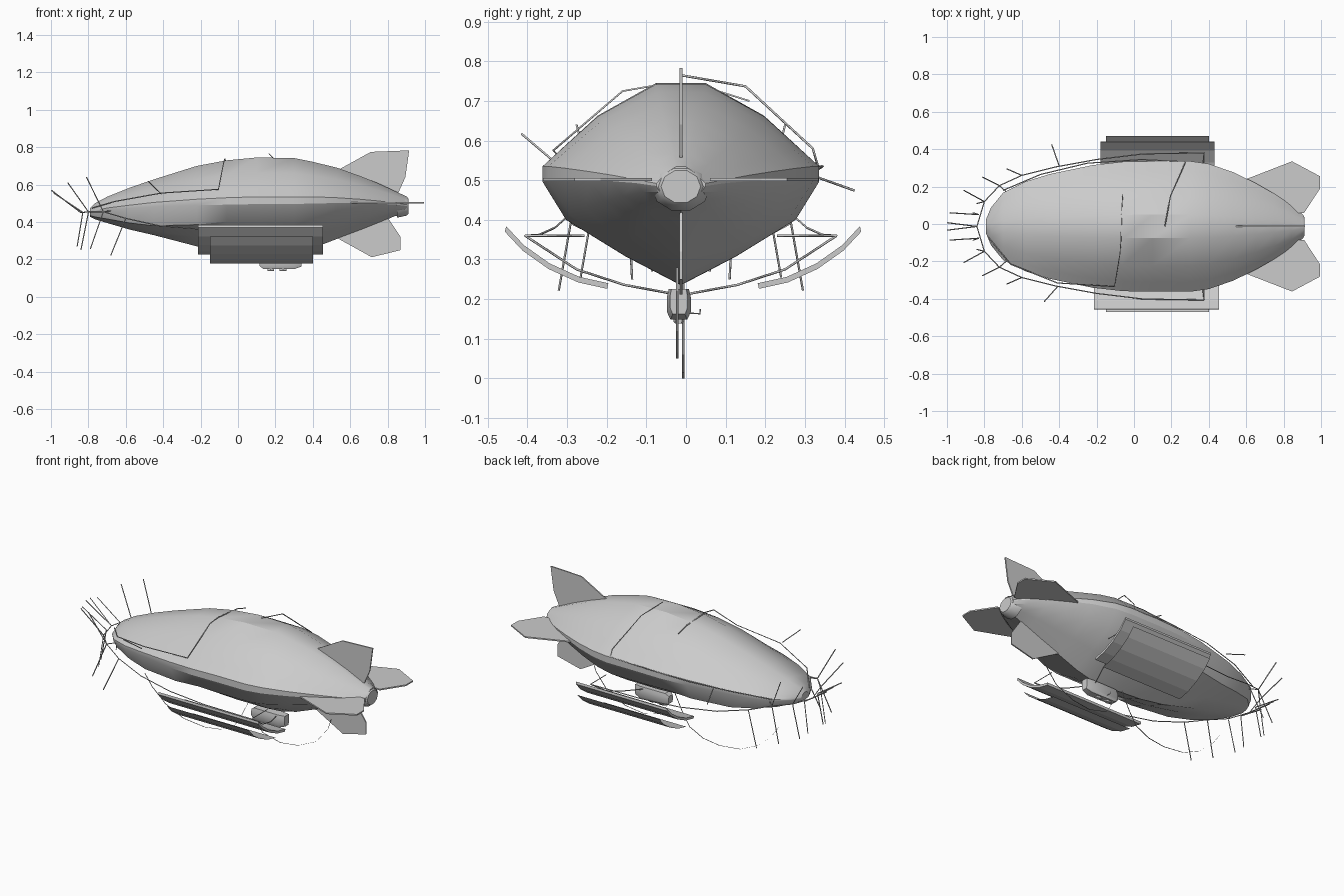
import bpy, bmesh, math

if "Cube" in bpy.data.objects:
    bpy.data.objects.remove(bpy.data.objects["Cube"])

YC = -0.013  # centre plane of the ship


def make(name, verts, faces, smooth=None):
    me = bpy.data.meshes.new(name)
    me.from_pydata([tuple(v) for v in verts], [], faces)
    bm = bmesh.new()
    bm.from_mesh(me)
    bmesh.ops.recalc_face_normals(bm, faces=bm.faces)
    bm.to_mesh(me)
    bm.free()
    ob = bpy.data.objects.new(name, me)
    bpy.context.collection.objects.link(ob)
    if smooth:
        bpy.ops.object.select_all(action='DESELECT')
        ob.select_set(True)
        bpy.context.view_layer.objects.active = ob
        bpy.ops.object.shade_smooth_by_angle(angle=math.radians(smooth))
    return ob


def loft(name, rings, smooth=None):
    n = len(rings[0])
    verts = [p for r in rings for p in r]
    faces = [(i*n + j, i*n + (j+1) % n, (i+1)*n + (j+1) % n, (i+1)*n + j)
             for i in range(len(rings)-1) for j in range(n)]
    faces += [tuple(range(n)), tuple(range((len(rings)-1)*n, len(rings)*n))]
    return make(name, verts, faces, smooth)


def rod(name, pts, r=0.003):
    cu = bpy.data.curves.new(name, 'CURVE')
    cu.dimensions = '3D'
    cu.bevel_depth = r
    cu.bevel_resolution = 0
    cu.use_fill_caps = True
    sp = cu.splines.new('POLY')
    sp.points.add(len(pts)-1)
    for p, c in zip(sp.points, pts):
        p.co = (*c, 1)
    ob = bpy.data.objects.new(name, cu)
    bpy.context.collection.objects.link(ob)


def flip(p):
    return (p[0], 2*YC - p[1], p[2])


# Envelope: x, half width, top, rim, keel
stations = [(-.79, .04, .475, .452, .428), (-.765, .10, .50, .462, .415), (-.70, .18, .535, .475, .395),
            (-.58, .24, .583, .49, .36), (-.45, .28, .628, .505, .33), (-.22, .328, .70, .522, .27),
            (-.06, .346, .73, .53, .245), (.10, .349, .745, .535, .235), (.30, .349, .742, .535, .236),
            (.40, .335, .722, .535, .26), (.53, .29, .69, .53, .31), (.65, .232, .647, .522, .355),
            (.75, .175, .607, .513, .395), (.84, .115, .565, .502, .432), (.905, .062, .535, .492, .442)]


def hull_ring(x, w, top, rim, keel):
    half = [(.18, top), (.6, rim + .61*(top-rim)), (.85, rim + .23*(top-rim)), (1, rim)]
    depth = rim - keel
    f = .45 + min(.28, max(0, (-x - .1)*.75))  # knuckle sits lower toward the nose
    half += [(1, rim - .13*depth), (.83, rim - f*depth), (.4, rim - (f + .56*(1-f))*depth)]
    right = [(x, YC + a*w, z) for a, z in half]
    return right + [(x, YC, keel)] + [flip(p) for p in reversed(right)]


loft("envelope", [hull_ring(*s) for s in stations], 28)

# Small round tail cap
loft("tail_cap", [[(x, YC + r*math.cos(k*math.pi/5), .484 + r*.85*math.sin(k*math.pi/5)) for k in range(10)]
                  for x, r in ((.85, .075), (.90, .062), (.912, .05))], 40)


# Tail fins
def fin(name, outline, t, vertical):
    rings = []
    for s in (-t, t):
        rings.append([(x, YC + s, v) if vertical else (x, v, .502 + s) for x, v in outline])
    loft(name, rings)


fin("upper_fin", [(.52, .67), (.71, .775), (.915, .783), (.895, .64), (.85, .54), (.7, .57)], .004, True)
fin("lower_fin", [(.52, .32), (.715, .212), (.87, .25), (.87, .32), (.80, .425), (.7, .42)], .004, True)
side = [(.60, .24), (.845, .335), (.995, .255), (.995, .19), (.91, .06), (.8, .06)]
fin("back_fin", side, .004, False)
fin("front_fin", [(x, 2*YC - y) for x, y in side], .004, False)

# Curved sails: thick upper plate and thin lower sheet on each side
arc = [(.187, .226), (.26, .242), (.335, .276), (.40, .322), (.445, .37)]
for sgn, label, x0, x1, dy in ((-1, "front", -.215, .455, .012), (1, "back", -.18, .43, -.003)):
    sec = [(y + dy, z) for y, z in arc] + [(y + dy - .003, z + .014) for y, z in reversed(arc)]
    loft(label + "_sail", [[(x, sgn*y, z) for y, z in sec] for x in (x0, x1)])
    v = [(x, sgn*(y + .025), z - .047) for x in (-.15, .40) for y, z in arc]
    n = len(arc)
    make(label + "_lower_sail", v, [(i, i+1, n+i+1, n+i) for i in range(n-1)])


# Gondola
def gondola_ring(x, w, z0, z1):
    c = .25*(z1 - z0)
    h = [(w*.7, z0), (w, z0 + c), (w, z1 - c), (w*.85, z1)]
    return [(x, -.018 + y, z) for y, z in h] + [(x, -.018 - y, z) for y, z in reversed(h)]


loft("gondola", [gondola_ring(*g) for g in
                 ((.115, .02, .165, .21), (.135, .029, .150, .225), (.30, .03, .148, .225), (.34, .022, .162, .225))], 30)
for x in (.175, .24):
    loft("gondola_pod", [gondola_ring(x + d, w, .139, .158) for d, w in ((-.018, .008), (0, .014), (.018, .008))])
rod("gondola_hook", [(.2, .0, .165), (.2, .035, .163), (.2, .036, .175)], .002)

# Bumper rail around the nose and along both sides down to the gondola
rail = [(-.84, YC, .45), (-.80, .12, .455), (-.72, .205, .455), (-.60, .26, .42), (-.42, .305, .38),
        (-.20, .345, .362), (.05, .375, .36), (.375, .38, .36)]
rod("rail", [flip(p) for p in reversed(rail)] + rail[1:])
cradle = [(.375, .38, .36), (.36, .25, .275), (.33, .13, .236), (.28, 0, .212)]
for f in (flip, tuple):
    rod("cradle", [f(p) for p in cradle])
    rod("cradle_brace", [f((.375, .38, .36)), f((.375, .23, .36))])
    rod("rail_brace", [f(rail[2]), f((-.68, .17, .46))])

# Spines on the rail: pairs of base and tip
up = [((-.84, YC, .45), (-.998, YC + .02, .57)), ((-.83, .05, .452), (-.985, .06, .555)),
      ((-.80, .12, .455), (-.91, .18, .61)), ((-.72, .205, .455), (-.81, .25, .64))]
down = [((-.83, .05, .45), (-.86, .06, .27)), ((-.80, .12, .45), (-.84, .11, .25)),
        ((-.72, .205, .455), (-.79, .24, .255)), ((-.60, .26, .42), (-.68, .295, .222))]
for a, b in up + down:
    rod("spine", [a, b])
    rod("spine", [flip(a), flip(b)])
rod("side_spine", [(-.41, -.336, .55), (-.48, -.415, .617)])
rod("side_spine", [(-.40, .31, .515), (-.44, .425, .474)])

# Ropes lying over the envelope
rod("front_rope", [(-.78, -.07, .475), (-.66, -.215, .51), (-.41, -.315, .555), (-.105, -.335, .575),
                   (-.075, -.16, .725), (-.07, -.09, .737), (-.065, .09, .722), (-.06, .16, .70)])
rod("back_rope", [(.165, -.013, .765), (.195, .15, .737), (.27, .32, .58), (.275, .333, .535),
                  (.04, .345, .535), (-.25, .325, .522), (-.5, .265, .505), (-.7, .18, .48)])


# Hanging ribbons below the ship
def ribbon(name, path, y):
    v = [(x, y + s, z) for x, z in path for s in (-.003, .003)]
    make(name, v, [(2*i, 2*i+1, 2*i+3, 2*i+2) for i in range(len(path)-1)])


ribbon("fore_ribbon", [(.08, .24), (.03, .14), (-.02, .06), (-.11, .015), (-.22, 0), (-.36, .015),
                       (-.48, .07), (-.57, .15), (-.62, .22)], -.007)
ribbon("aft_ribbon", [(.64, .28), (.62, .22), (.54, .12), (.42, .065), (.30, .05), (.18, .08), (.13, .16)], -.022)
